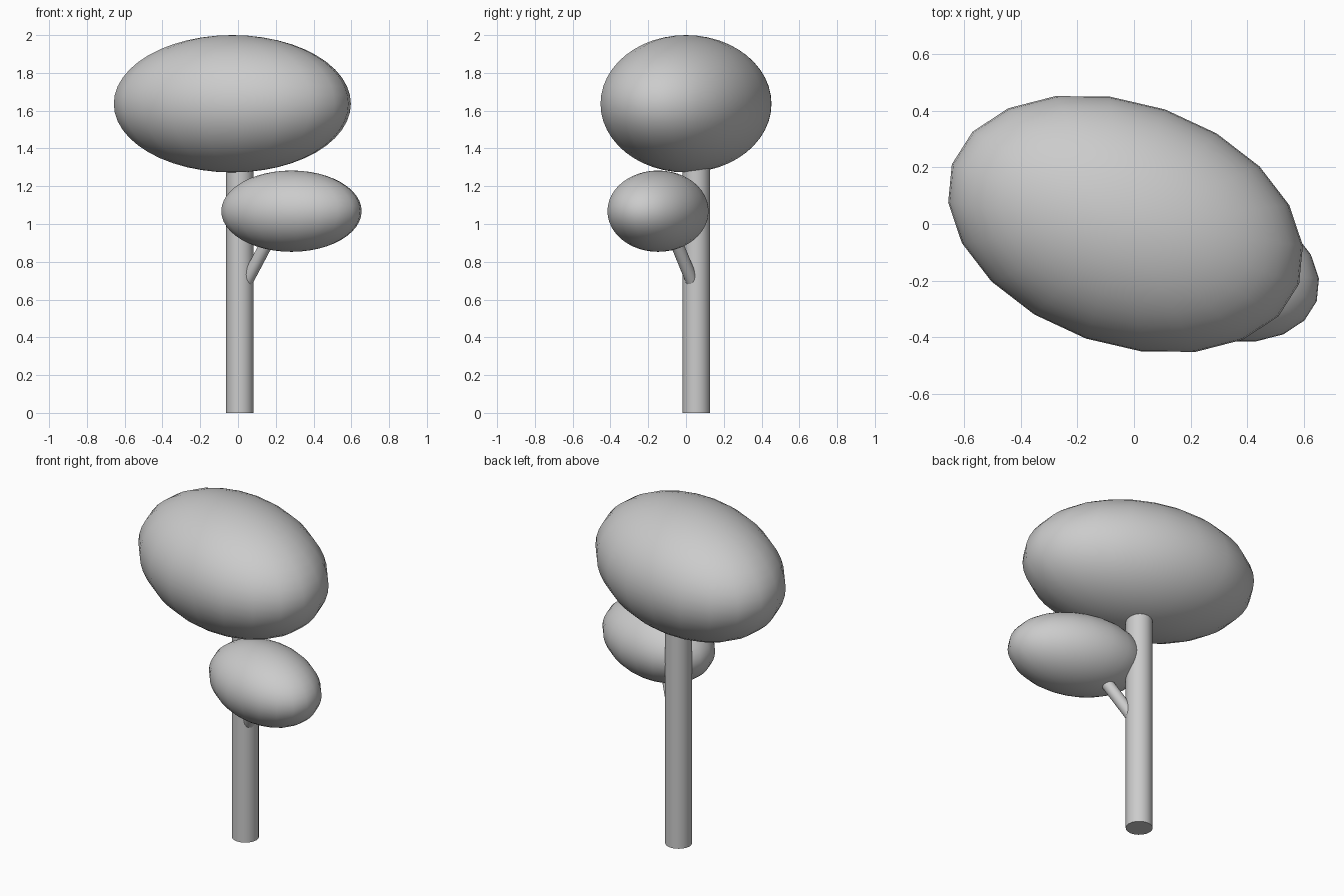
import bpy, math
from mathutils import Vector

if "Cube" in bpy.data.objects:
    bpy.data.objects.remove(bpy.data.objects["Cube"])

TURN = math.radians(-19)              # both crowns share one heading
CROWN = Vector((0.65, 0.429, 0.3635))  # half-sizes of the big crown


def finish(ob, name):
    ob.name = name
    bpy.ops.object.shade_smooth_by_angle(angle=math.radians(35))


def foliage(name, center, scale):
    bpy.ops.mesh.primitive_uv_sphere_add(segments=20, ring_count=24, radius=1,
                                         location=center, rotation=(0, 0, TURN))
    ob = bpy.context.object
    ob.scale = CROWN * scale
    bpy.ops.object.transform_apply(location=False, rotation=False, scale=True)
    finish(ob, name)


def limb(name, start, end, radius):
    a, b = Vector(start), Vector(end)
    d = b - a
    bpy.ops.mesh.primitive_cylinder_add(vertices=20, radius=radius, depth=d.length,
                                        location=(a + b) / 2,
                                        rotation=d.to_track_quat('Z', 'Y').to_euler())
    finish(bpy.context.object, name)


# Trunk and side branch
limb("trunk", (0.01, 0.055, 0), (0.01, 0.055, 1.35), 0.073)
limb("branch", (0.01, 0.06, 0.63), (0.217, -0.1, 1.02), 0.034)

# Crowns: the small one is a scaled copy of the big one
foliage("upper_foliage", (-0.03, 0, 1.6365), 1.0)
foliage("lower_foliage", (0.283, -0.148, 1.068), 0.592)
